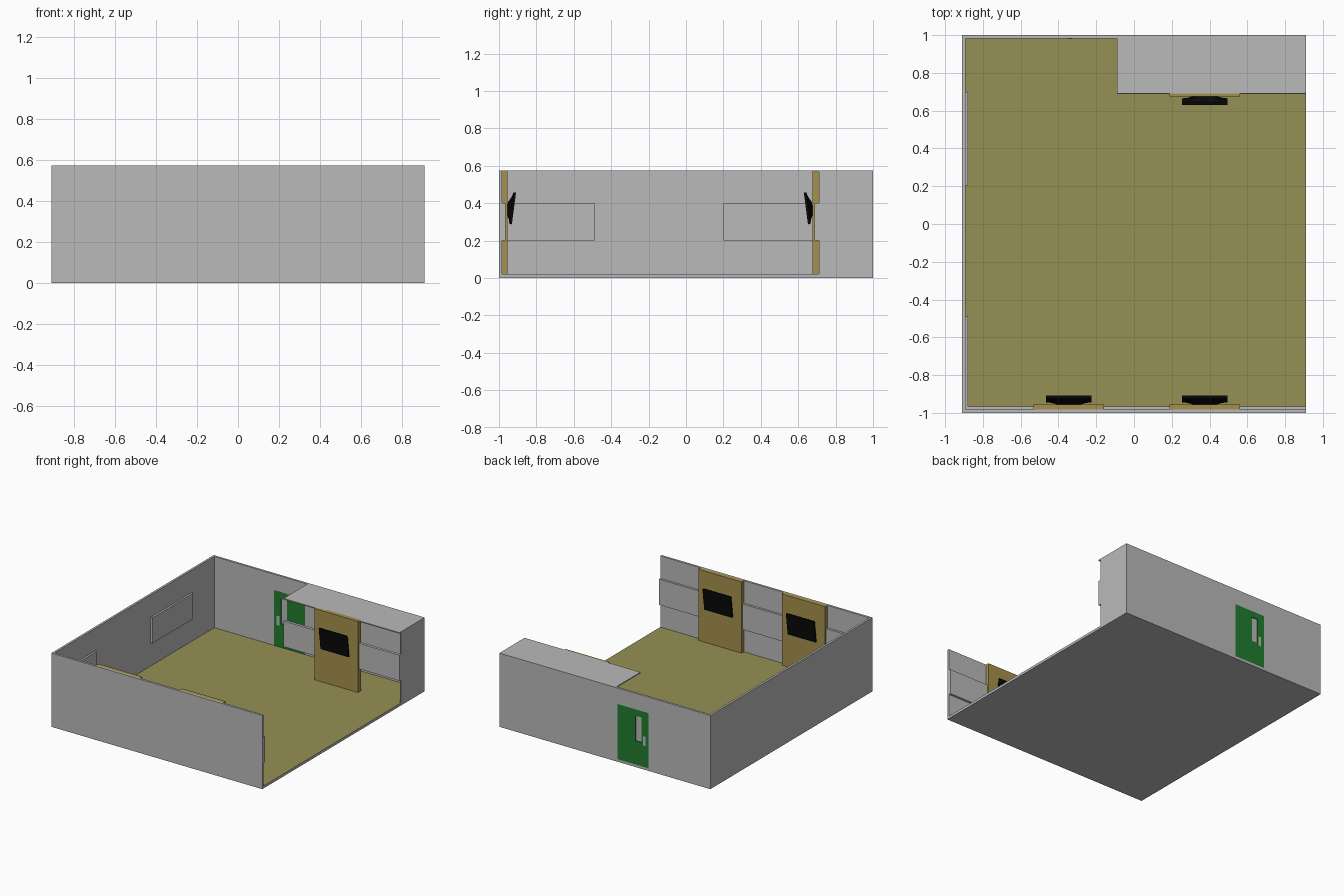
import bpy, bmesh
from mathutils import Matrix, Vector

old = bpy.data.objects.get("Cube")
if old:
    bpy.data.objects.remove(old, do_unlink=True)


def material(name, rgb):
    m = bpy.data.materials.new(name)
    m.use_nodes = True
    m.diffuse_color = (*rgb, 1)
    m.node_tree.nodes["Principled BSDF"].inputs["Base Color"].default_value = (*rgb, 1)
    return m


grey = material("wall grey", (0.49, 0.49, 0.49))
olive = material("floor olive", (0.30, 0.28, 0.09))
tan = material("wood tan", (0.38, 0.28, 0.075))
green = material("door green", (0.015, 0.20, 0.028))
black = material("screen black", (0.003, 0.003, 0.003))


def finish(name, bm, mat):
    bmesh.ops.recalc_face_normals(bm, faces=bm.faces)
    mesh = bpy.data.meshes.new(name)
    bm.to_mesh(mesh)
    bm.free()
    mesh.materials.append(mat)
    obj = bpy.data.objects.new(name, mesh)
    bpy.context.collection.objects.link(obj)
    return obj


def box(name, mat, x, y, z):
    """Box from three (low, high) ranges."""
    bm = bmesh.new()
    bmesh.ops.create_cube(bm, size=1)
    for v in bm.verts:
        v.co = [r[0] if c < 0 else r[1] for c, r in zip(v.co, (x, y, z))]
    return finish(name, bm, mat)


W, TOP, FLOOR = 0.91, 0.575, 0.02
FULL = (FLOOR, TOP)
BOARD = (0.2, 0.4)

# Floor slab: olive on its upper face only
floor = box("floor", grey, (-W, W), (-1, 1), (0, FLOOR))
floor.data.materials.append(olive)
for p in floor.data.polygons:
    if p.normal.z > 0.5:
        p.material_index = 1

# Walls
DOOR_X, DOOR_Z = (-0.378, -0.11), (FLOOR, 0.45)
box("front_wall", grey, (-W, W), (-1, -0.983), FULL)
box("side_wall", grey, (-W, -0.893), (-0.983, 0.983), FULL)
box("back_wall_outer", grey, (-W, DOOR_X[0]), (0.983, 1), FULL)
box("back_wall_inner", grey, (DOOR_X[1], W), (0.983, 1), FULL)
box("back_wall_lintel", grey, DOOR_X, (0.983, 1), (DOOR_Z[1], TOP))

# Alcove lid and end wall
box("alcove_lid", grey, (-0.09, W), (0.69, 0.983), (TOP - 0.008, TOP))
box("alcove_end_wall", grey, (W - 0.008, W), (0.71, 0.983), (FLOOR, TOP - 0.008))

# Wall boards
box("front_board", grey, (-0.893, W), (-0.983, -0.966), BOARD)
box("alcove_board", grey, (-0.09, W), (0.688, 0.71), BOARD)
box("side_board_front", grey, (-0.893, -0.878), (-0.966, -0.49), BOARD)
box("side_board_back", grey, (-0.893, -0.878), (0.2, 0.7), BOARD)

# Door: leaf built around a window opening, with a pane and two push plates
WIN_X, WIN_Z = (-0.318, -0.266), (0.205, 0.4)
LEAF = (0.982, 1)
box("door_lock_side", green, (DOOR_X[0], WIN_X[0]), LEAF, DOOR_Z)
box("door_hinge_side", green, (WIN_X[1], DOOR_X[1]), LEAF, DOOR_Z)
box("door_lower", green, WIN_X, LEAF, (FLOOR, WIN_Z[0]))
box("door_upper", green, WIN_X, LEAF, (WIN_Z[1], DOOR_Z[1]))
box("door_window", grey, WIN_X, (0.988, 0.994), WIN_Z)
for name, y in (("inner", 0.98), ("outer", 0.999)):
    box("door_plate_" + name, grey, (-0.352, -0.328), (y, y + 0.002), (0.186, 0.262))


def screen(name, x, y, side):
    """Tilted display facing +y (side 1) or -y (side -1), tapering to its mount."""
    bm = bmesh.new()
    rings = []
    # depth from the wall, half width, half height
    for d, w, h in ((-0.03, 0.05, 0.03), (-0.014, 0.09, 0.06),
                    (-0.007, 0.12, 0.085), (0.006, 0.12, 0.085)):
        rings.append([bm.verts.new((a * w, d, b * h))
                      for a, b in ((-1, -1), (1, -1), (1, 1), (-1, 1))])
    for r, s in zip(rings, rings[1:]):
        for i in range(4):
            j = (i + 1) % 4
            bm.faces.new((r[i], r[j], s[j], s[i]))
    bm.faces.new(rings[0])
    bm.faces.new(rings[-1])
    bm.transform(Matrix.Rotation(-0.13, 4, "X"))
    for v in bm.verts:
        v.co = Vector((v.co.x + x, y + side * (v.co.y + 0.029), v.co.z + 0.372))
    finish(name, bm, black)


# Wooden backing panels with their screens
for name, x, side in (("front_near", -0.345, 1), ("front_far", 0.375, 1), ("alcove", 0.375, -1)):
    back, face = (-0.988, -0.955) if side > 0 else (0.71, 0.676)
    box(name + "_panel", tan, (x - 0.187, x + 0.187), sorted((back, face)), FULL)
    screen(name + "_screen", x, face, side)
